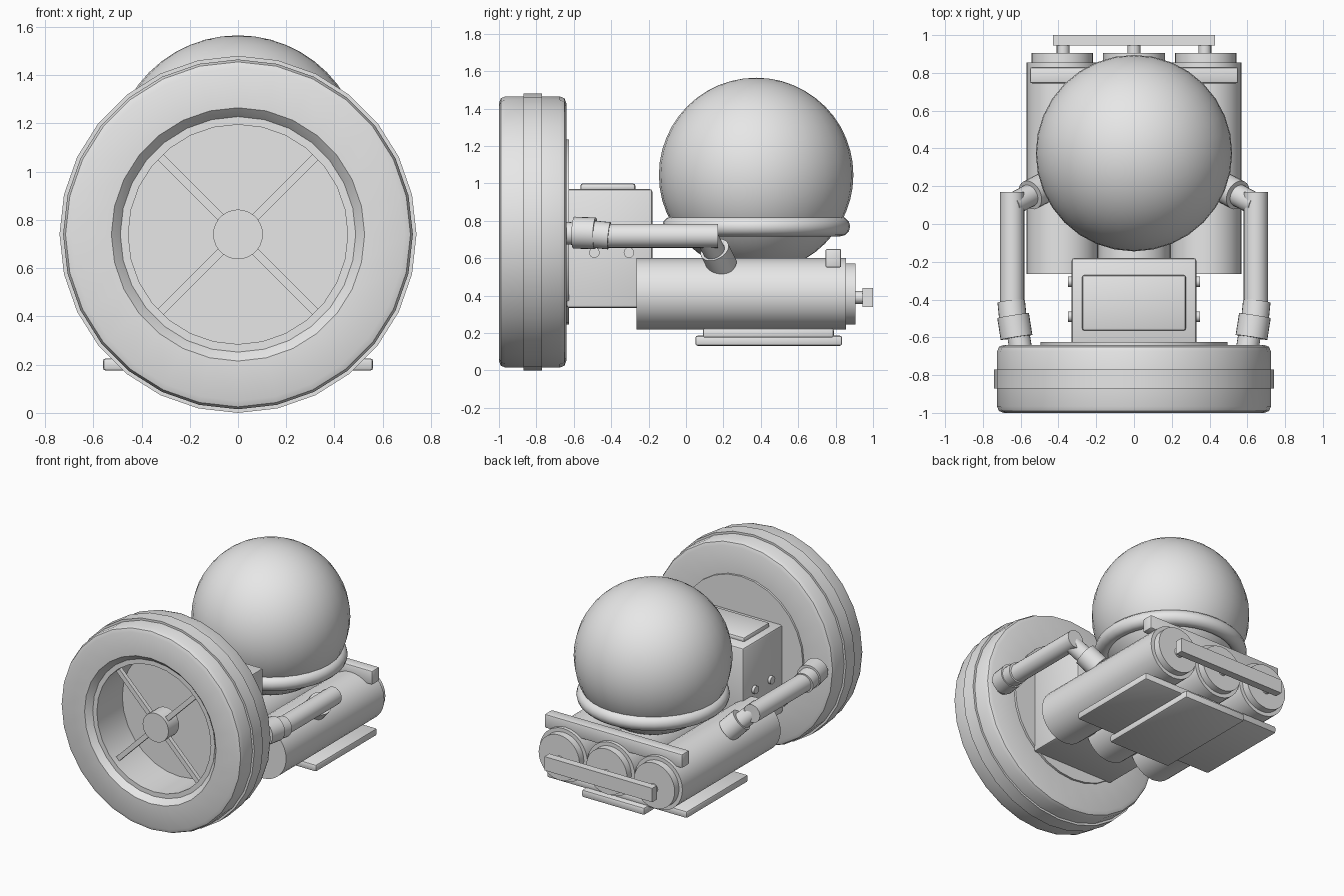
import bpy, bmesh, math
from mathutils import Vector

if "Cube" in bpy.data.objects:
    bpy.data.objects.remove(bpy.data.objects["Cube"])

grey = bpy.data.materials.new("light_grey")
grey.diffuse_color = (0.8, 0.8, 0.8, 1)
grey.use_nodes = True
grey.node_tree.nodes["Principled BSDF"].inputs["Base Color"].default_value = grey.diffuse_color


def finish(ob, name, angle=35):
    ob.name = name
    ob.data.materials.clear()
    ob.data.materials.append(grey)
    bpy.ops.object.select_all(action='DESELECT')
    ob.select_set(True)
    bpy.context.view_layer.objects.active = ob
    bpy.ops.object.shade_smooth_by_angle(angle=math.radians(angle))
    return ob


def from_bmesh(bm, name):
    bmesh.ops.recalc_face_normals(bm, faces=bm.faces)
    me = bpy.data.meshes.new(name)
    bm.to_mesh(me)
    bm.free()
    ob = bpy.data.objects.new(name, me)
    bpy.context.collection.objects.link(ob)
    return ob


def box(name, x, y, z, bevel=0.0):
    """Box from (min, max) ranges, with optional rounded edges."""
    bm = bmesh.new()
    bmesh.ops.create_cube(bm, size=1)
    for v in bm.verts:
        v.co = [(r[0] + r[1]) / 2 + c * (r[1] - r[0]) for r, c in zip((x, y, z), v.co)]
    if bevel:
        bmesh.ops.bevel(bm, geom=bm.edges[:], offset=bevel, segments=2,
                        profile=0.5, affect='EDGES')
    return finish(from_bmesh(bm, name), name)


def rod(name, a, b, r, sides=24):
    """Cylinder between two points."""
    a, b = Vector(a), Vector(b)
    bpy.ops.mesh.primitive_cylinder_add(vertices=sides, radius=r, depth=(b - a).length,
                                        location=(a + b) / 2)
    ob = bpy.context.object
    ob.rotation_euler = (b - a).to_track_quat('Z', 'Y').to_euler()
    return finish(ob, name)


def lathe(name, profile, cz, sides=28):
    """Closed (radius, y) profile spun around the y axis at height cz."""
    bm = bmesh.new()
    rings = []
    for i in range(sides):
        t = 2 * math.pi * i / sides
        rings.append([bm.verts.new((r * math.cos(t), y, cz + r * math.sin(t)))
                      for r, y in profile])
    n = len(profile)
    for i in range(sides):
        p, q = rings[i], rings[(i + 1) % sides]
        for j in range(n):
            k = (j + 1) % n
            bm.faces.new((p[j], p[k], q[k], q[j]))
    return finish(from_bmesh(bm, name), name)


WZ = 0.74  # wheel axle height

# Wheel: tyre, tread band, rim lip, backing disc, hub and spokes
lathe("tyre", [(0.525, -1.0), (0.69, -1.0), (0.715, -0.99), (0.725, -0.965),
               (0.725, -0.675), (0.715, -0.65), (0.69, -0.64), (0.48, -0.64),
               (0.48, -0.95), (0.5, -0.975)], WZ)
lathe("tread_band", [(0.70, -0.87), (0.74, -0.87), (0.74, -0.77), (0.70, -0.77)], WZ)
lathe("rim_lip", [(0.455, -0.96), (0.50, -0.96), (0.50, -0.66), (0.455, -0.66)], WZ)
rod("wheel_back_disc", (0, -0.67, WZ), (0, -0.625, WZ), 0.495, 28)
rod("wheel_hub", (0, -0.94, WZ), (0, -0.82, WZ), 0.103, 28)
for i in range(4):
    t = math.radians(45 + 90 * i)
    spoke = box("wheel_spoke", (0.09, 0.465), (-0.015, 0.015), (-0.017, 0.017))
    spoke.location = (0, -0.9, WZ)
    spoke.rotation_euler = (0, t, 0)

# Gearbox behind the wheel
box("gearbox", (-0.33, 0.33), (-0.64, -0.18), (0.335, 0.97), 0.015)
box("gearbox_lid", (-0.275, 0.275), (-0.565, -0.27), (0.96, 1.0), 0.014)
for s in (-1, 1):
    for y in (-0.49, -0.305):
        rod("gearbox_bolt", (s * 0.31, y, 0.63), (s * 0.35, y, 0.63), 0.028, 16)

# Three tanks with end caps and stubs
TZ = 0.41
for x in (-0.38, 0, 0.38):
    rod("tank", (x, -0.265, TZ), (x, 0.855, TZ), 0.19, 32)
    rod("tank_cap", (x, 0.84, TZ), (x, 0.905, TZ), 0.163, 32)
for x in (-0.375, 0, 0.375):
    rod("cap_stub", (x, 0.89, 0.39), (x, 0.95, 0.39), 0.034, 16)

# Rear bars and crossed belly plates
box("rear_bar", (-0.43, 0.43), (0.945, 1.0), (0.34, 0.44))
box("top_bar", (-0.55, 0.55), (0.745, 0.83), (0.55, 0.65), 0.01)
box("wide_belly_plate", (-0.56, 0.56), (0.09, 0.79), (0.175, 0.226), 0.012)
box("long_belly_plate", (-0.25, 0.25), (0.05, 0.835), (0.132, 0.186), 0.012)

# Round cabin and its support ring
bpy.ops.mesh.primitive_uv_sphere_add(segments=32, ring_count=24, radius=0.52,
                                     location=(0, 0.375, 1.045))
finish(bpy.context.object, "cabin_sphere", 60)
bpy.ops.mesh.primitive_torus_add(major_segments=40, minor_segments=12, major_radius=0.45,
                                 minor_radius=0.053, location=(0, 0.375, 0.77))
finish(bpy.context.object, "cabin_ring", 60)

# Side arms linking the wheel to the outer tanks
for s in (-1, 1):
    def p(x, y, z):
        return (s * x, y, z)
    rod("arm_root", p(0.60, -0.66, 0.735), p(0.64, -0.42, 0.72), 0.06)
    rod("arm_front_collar", p(0.622, -0.60, 0.737), p(0.64, -0.485, 0.733), 0.085)
    rod("arm_rear_collar", p(0.64, -0.51, 0.73), p(0.65, -0.41, 0.72), 0.073)
    rod("arm_tube", p(0.645, -0.45, 0.72), p(0.645, 0.17, 0.72), 0.064)
    rod("arm_elbow", p(0.65, 0.10, 0.735), p(0.46, 0.20, 0.545), 0.06)
    rod("elbow_collar", p(0.55, 0.153, 0.645), p(0.47, 0.195, 0.56), 0.08)
